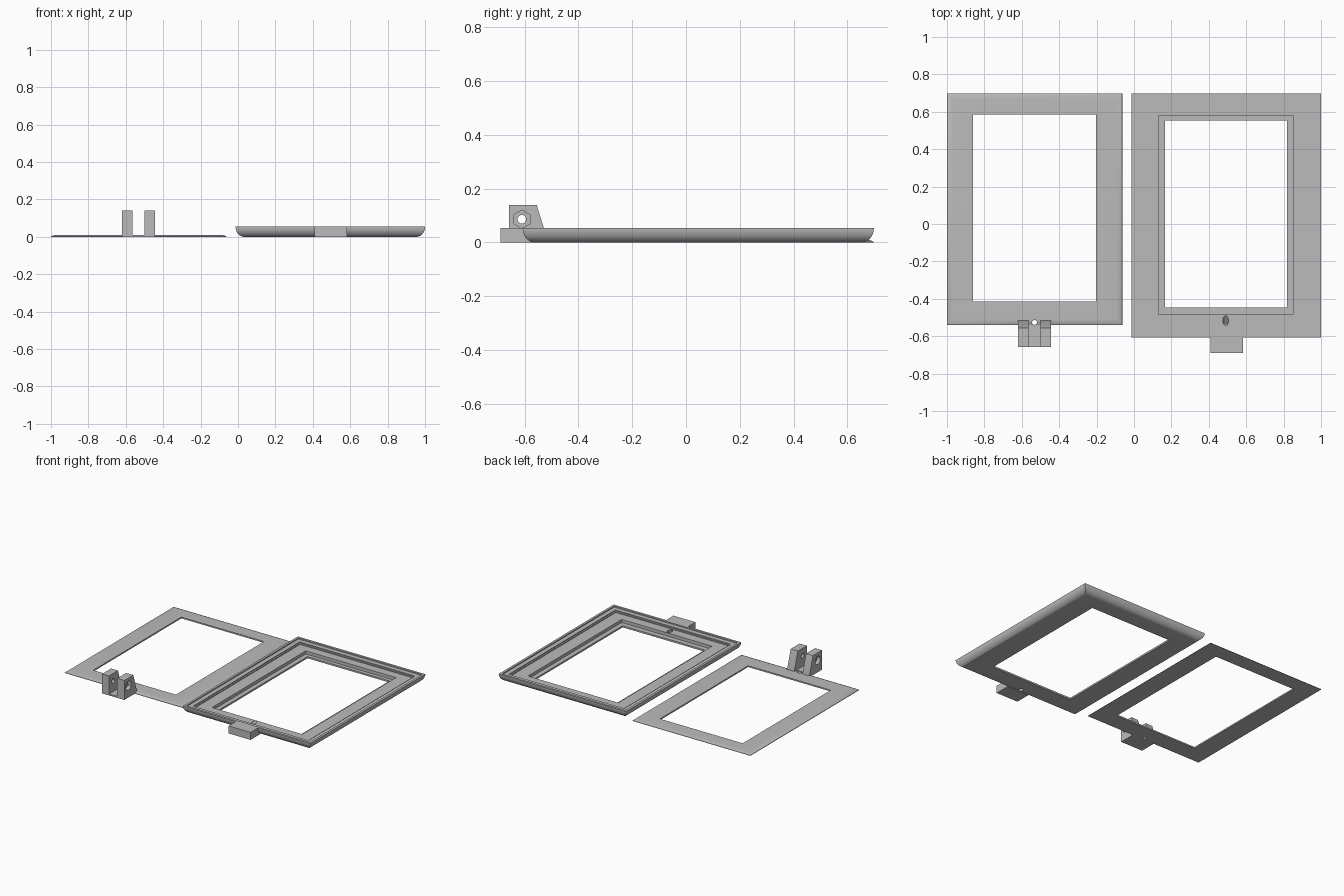
import bpy, bmesh, math
from mathutils import Vector

cube = bpy.data.objects.get("Cube")
if cube:
    bpy.data.objects.remove(cube, do_unlink=True)

grey = bpy.data.materials.new("plain_grey")
grey.use_nodes = True
grey.diffuse_color = (0.5, 0.5, 0.5, 1)
grey.node_tree.nodes["Principled BSDF"].inputs["Base Color"].default_value = (0.5, 0.5, 0.5, 1)


def finish(name, bm):
    bmesh.ops.recalc_face_normals(bm, faces=bm.faces)
    mesh = bpy.data.meshes.new(name)
    bm.to_mesh(mesh)
    bm.free()
    obj = bpy.data.objects.new(name, mesh)
    bpy.context.collection.objects.link(obj)
    mesh.materials.append(grey)
    return obj


def select(obj):
    bpy.ops.object.select_all(action='DESELECT')
    obj.select_set(True)
    bpy.context.view_layer.objects.active = obj


def inset(rect, d):
    x0, x1, y0, y1 = rect
    return (x0 + d, x1 - d, y0 + d, y1 - d)


def frame(name, rings):
    """Closed rectangular frame swept through (rectangle, height) rings."""
    bm = bmesh.new()
    loops = [[bm.verts.new((x, y, z)) for x, y in
              ((r[0], r[2]), (r[1], r[2]), (r[1], r[3]), (r[0], r[3]))]
             for r, z in rings]
    for i, a in enumerate(loops):
        b = loops[(i + 1) % len(loops)]
        for k in range(4):
            n = (k + 1) % 4
            bm.faces.new((a[k], a[n], b[n], b[k]))
    return finish(name, bm)


def extrude_x(name, profile, x0, x1):
    """Solid with a (y, z) profile running along x."""
    bm = bmesh.new()
    face = bm.faces.new([bm.verts.new((x0, y, z)) for y, z in profile])
    geom = bmesh.ops.extrude_face_region(bm, geom=[face])["geom"]
    moved = [v for v in geom if isinstance(v, bmesh.types.BMVert)]
    bmesh.ops.translate(bm, verts=moved, vec=(x1 - x0, 0, 0))
    return finish(name, bm)


def drill(obj, start, end, radius, sides=32):
    """Cut a straight hole from start to end."""
    a, b = Vector(start), Vector(end)
    bm = bmesh.new()
    bmesh.ops.create_cone(bm, cap_ends=True, segments=sides, radius1=radius,
                          radius2=radius, depth=(b - a).length)
    turn = (b - a).to_track_quat('Z', 'Y').to_matrix()
    bmesh.ops.rotate(bm, verts=bm.verts, cent=(0, 0, 0), matrix=turn)
    bmesh.ops.translate(bm, verts=bm.verts, vec=(a + b) / 2)
    cutter = finish("hole_cutter", bm)
    cutter.hide_render = True
    mod = obj.modifiers.new("hole", 'BOOLEAN')
    mod.operation, mod.solver, mod.object = 'DIFFERENCE', 'EXACT', cutter
    select(obj)
    bpy.ops.object.modifier_apply(modifier=mod.name)
    bpy.data.objects.remove(cutter, do_unlink=True)


# Deep frame: rounded underside, stepped rim, recessed floor and opening
outer = (-0.013, 1.0, -0.607, 0.698)
recess = (0.132, 0.85, -0.484, 0.58)
opening = (0.165, 0.817, -0.447, 0.553)
top = 0.054
steps = 12
rings = [(opening, 0)]
for i in range(steps + 1):
    t = i / steps * math.pi / 2
    rings.append((inset(outer, 0.045 * (1 - math.sin(t))), top * (1 - math.cos(t))))
z = top
for d, lower in ((0.016, 0.046), (0.048, 0.04), (0.058, 0.034)):
    rings += [(inset(outer, d), z), (inset(outer, d), lower)]
    z = lower
rings += [(recess, z), (recess, 0.012), (opening, 0.012)]
deep_frame = frame("deep_frame", rings)
drill(deep_frame, (0.49, -0.485, 0.056), (0.49, -0.59, -0.02), 0.015)

# Hinge tab on the front of the deep frame
tab = extrude_x("hinge_tab", [(-0.69, 0), (-0.69, top), (-0.604, top),
                              (-0.58, 0.025), (-0.58, 0)], 0.408, 0.583)

# Thin cover with softly rounded outer edges
edge = (-1.0, -0.062, -0.54, 0.698)
window = (-0.86, -0.203, -0.415, 0.585)
cover = frame("cover_plate", [(window, 0), (edge, 0), (inset(edge, 0.001), 0.003),
                              (inset(edge, 0.008), 0.006), (inset(edge, 0.018), 0.009),
                              (inset(edge, 0.03), 0.01), (window, 0.01)])
drill(cover, (-0.532, -0.526, -0.05), (-0.532, -0.526, 0.05), 0.013)

# Floor joining the two hinge lugs
floor = extrude_x("hinge_floor", [(-0.657, 0), (-0.657, 0.01),
                                  (-0.54, 0.01), (-0.54, 0)], -0.567, -0.498)

# Hinge lugs with a pin hole, a hexagonal pocket and a round pocket
lug_profile = [(-0.657, 0), (-0.657, 0.14), (-0.555, 0.14), (-0.515, 0.01), (-0.515, 0)]
pin_y, pin_z = -0.61, 0.086
lugs = []
for name, x0, x1, pocket_x, sides in (("right_lug", -0.62, -0.565, -0.62, 32),
                                      ("left_lug", -0.5, -0.443, -0.443, 6)):
    lug = extrude_x(name, lug_profile, x0, x1)
    drill(lug, (x0 - 0.1, pin_y, pin_z), (x1 + 0.1, pin_y, pin_z), 0.016)
    drill(lug, (pocket_x - 0.025, pin_y, pin_z), (pocket_x + 0.025, pin_y, pin_z),
          0.034 if sides == 6 else 0.029, sides)
    lugs.append(lug)

for part in [deep_frame, tab, cover, floor] + lugs:
    select(part)
    bpy.ops.object.shade_smooth_by_angle(angle=math.radians(30))
